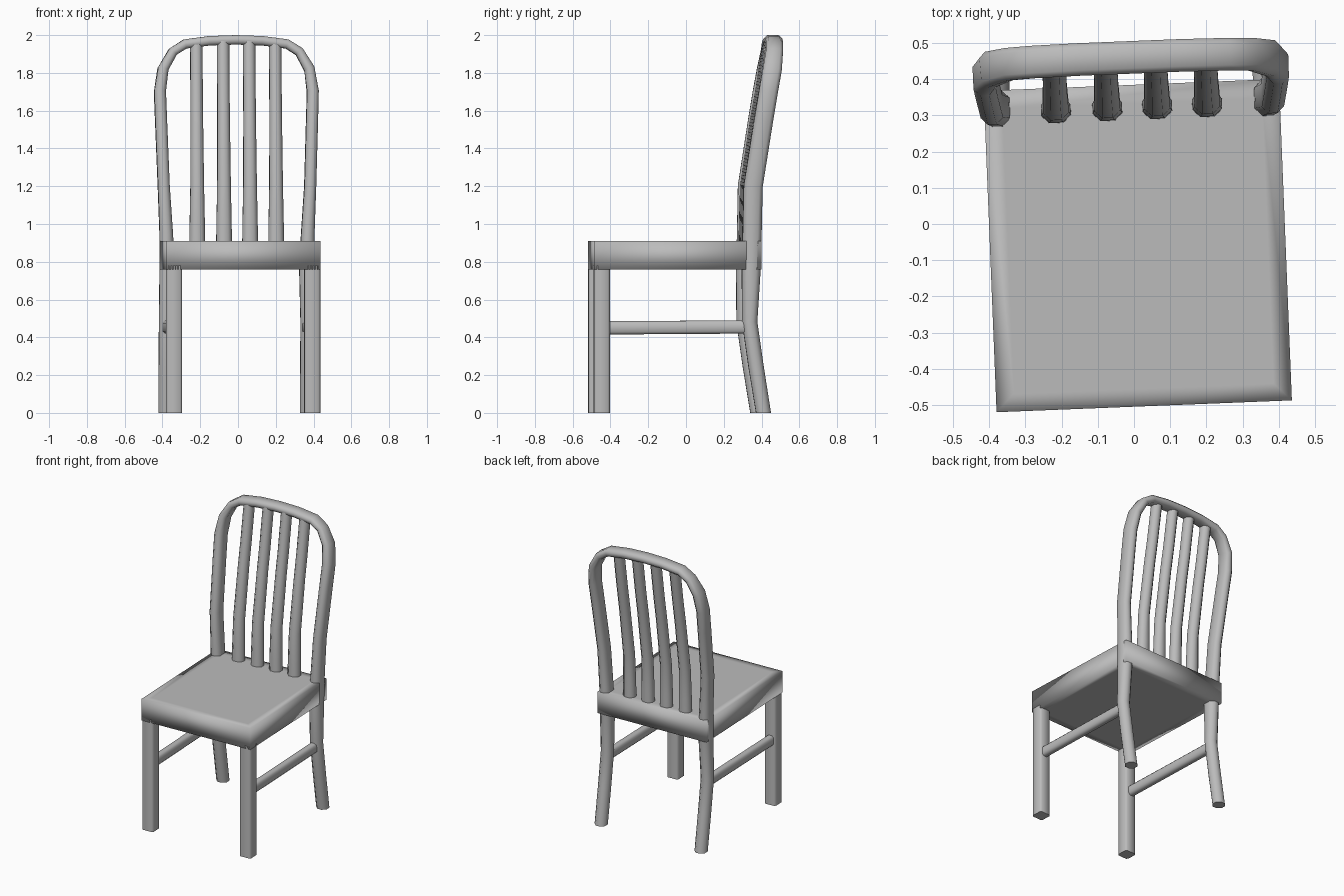
import bpy, bmesh
from math import radians
from mathutils import Matrix, Vector

cube = bpy.data.objects.get("Cube")
if cube:
    bpy.data.objects.remove(cube, do_unlink=True)

GREY = (0.5, 0.5, 0.5, 1)
paint = bpy.data.materials.new("grey paint")
paint.use_nodes = True
paint.diffuse_color = GREY
paint.node_tree.nodes["Principled BSDF"].inputs["Base Color"].default_value = GREY

# The whole chair is turned slightly about the vertical axis
PLACE = Matrix.Rotation(radians(2.3), 4, 'Z') @ Matrix.Translation((0.008, 0, 0))


def finish(name, bm, angle):
    bmesh.ops.recalc_face_normals(bm, faces=bm.faces)
    bm.transform(PLACE)
    mesh = bpy.data.meshes.new(name)
    bm.to_mesh(mesh)
    bm.free()
    mesh.materials.append(paint)
    obj = bpy.data.objects.new(name, mesh)
    bpy.context.collection.objects.link(obj)
    bpy.ops.object.select_all(action='DESELECT')
    obj.select_set(True)
    bpy.context.view_layer.objects.active = obj
    bpy.ops.object.shade_smooth_by_angle(angle=radians(angle))
    return obj


def section(width, depth, cut):
    """Rectangle with cut corners, as (across, back) pairs."""
    w, d = width / 2, depth / 2
    c = cut * min(width, depth)
    return [(w, d - c), (w - c, d), (c - w, d), (-w, d - c),
            (-w, c - d), (c - w, -d), (w - c, -d), (w, c - d)]


def bar(name, path, sizes, cut=0.3, side='Y', on_floor=False):
    """Sweep a cut-corner section along a path; sizes are (width, depth)."""
    bm = bmesh.new()
    pts = [Vector(p) for p in path]
    ref = Vector((0, 1, 0)) if side == 'Y' else Vector((0, 0, 1))
    rings = []
    for i, p in enumerate(pts):
        before, after = pts[max(i - 1, 0)], pts[min(i + 1, len(pts) - 1)]
        tangent = (after - before).normalized()
        back = (ref - tangent * ref.dot(tangent)).normalized()
        across = back.cross(tangent)
        ring = [bm.verts.new(p + across * a + back * b)
                for a, b in section(*sizes[i], cut)]
        if on_floor and p.z < 0.001:
            for v in ring:
                v.co.z = 0
        rings.append(ring)
    for lower, upper in zip(rings, rings[1:]):
        for k in range(8):
            n = (k + 1) % 8
            bm.faces.new((lower[k], lower[n], upper[n], upper[k]))
    bm.faces.new(rings[0])
    bm.faces.new(rings[-1])
    return finish(name, bm, 60)


# Seat: a slab with soft shading towards its edges
bm = bmesh.new()
bmesh.ops.create_cube(bm, size=1)
bm.transform(Matrix.Translation((0, -0.06, 0.835)) @ Matrix.Diagonal((0.816, 0.888, 0.15, 1)))
flat = [f for f in bm.faces if abs(f.normal.z) > 0.5]
bmesh.ops.inset_individual(bm, faces=flat, thickness=0.07)
finish("seat", bm, 180)

# Back frame: both rear legs, posts and top arch in one bent tube
LEG, POST, ARCH = (0.078, 0.08), (0.062, 0.1), (0.05, 0.09)
half = [((0.375, 0.395, 0), LEG), ((0.375, 0.355, 0.25), LEG),
        ((0.375, 0.322, 0.48), LEG), ((0.37, 0.33, 0.76), (0.08, 0.1)),
        ((0.375, 0.335, 0.95), (0.07, 0.1)), ((0.388, 0.34, 1.2), POST),
        ((0.4, 0.395, 1.55), POST), ((0.405, 0.42, 1.7), POST),
        ((0.388, 0.442, 1.82), (0.056, 0.1)), ((0.335, 0.455, 1.912), ARCH),
        ((0.27, 0.458, 1.953), ARCH), ((0.14, 0.46, 1.97), ARCH)]
crown = [((0, 0.46, 1.975), ARCH)]
mirrored = [((-x, y, z), s) for (x, y, z), s in reversed(half)]
whole = half + crown + mirrored
bar("back_frame", [p for p, s in whole], [s for p, s in whole], on_floor=True)

# Back slats, bent like the posts
for i, x in enumerate((-0.211, -0.069, 0.069, 0.207)):
    top = 1.955 if abs(x) > 0.1 else 1.965
    path = [(x, 0.322, 0.88), (x, 0.324, 1.0), (x, 0.33, 1.2), (x, 0.383, 1.55),
            (x, 0.41, 1.7), (x, 0.45, top)]
    widths = [0.083, 0.08, 0.072, 0.066, 0.065, 0.065]
    bar(f"back_slat_{i + 1}", path, [(w, 0.07) for w in widths])

# Front legs and side stretchers
for label, s in (("left", 1), ("right", -1)):
    x = s * 0.366
    bar(f"front_leg_{label}", [(x, -0.462, 0), (x, -0.462, 0.78)],
        [(0.084, 0.084)] * 2, cut=0.12, on_floor=True)
    bar(f"side_stretcher_{label}", [(s * 0.37, -0.44, 0.45), (s * 0.372, 0.32, 0.455)],
        [(0.05, 0.07)] * 2, cut=0.25, side='Z')
